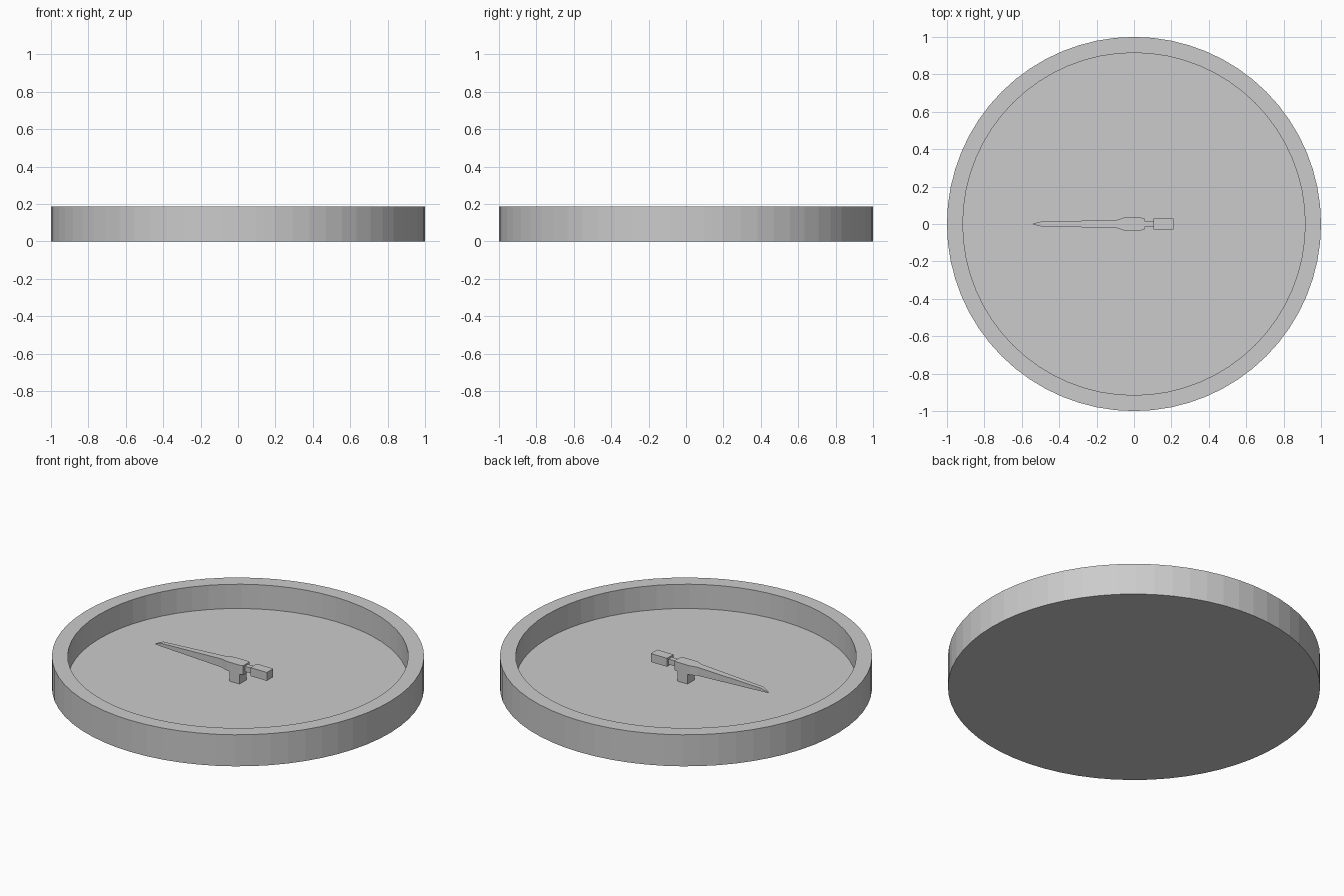
import bpy, bmesh
from math import cos, sin, pi

if "Cube" in bpy.data.objects:
    bpy.data.objects.remove(bpy.data.objects["Cube"])

SEGMENTS = 64


def finish(name, bm):
    bmesh.ops.remove_doubles(bm, verts=bm.verts, dist=1e-5)
    bmesh.ops.recalc_face_normals(bm, faces=bm.faces)
    mesh = bpy.data.meshes.new(name)
    bm.to_mesh(mesh)
    bm.free()
    obj = bpy.data.objects.new(name, mesh)
    bpy.context.collection.objects.link(obj)
    return obj


def skin(bm, loops):
    """Bridge successive closed loops and cap both ends."""
    for a, b in zip(loops, loops[1:]):
        n = len(a)
        for i in range(n):
            j = (i + 1) % n
            bm.faces.new((a[i], a[j], b[j], b[i]))
    bm.faces.new(loops[0])
    bm.faces.new(loops[-1])


def lathe(name, profile):
    bm = bmesh.new()
    loops = [[bm.verts.new((r * cos(2 * pi * i / SEGMENTS), r * sin(2 * pi * i / SEGMENTS), z))
              for i in range(SEGMENTS)] for r, z in profile]
    skin(bm, loops)
    return finish(name, bm)


def bar(name, sections):
    """Rectangular bar along x; sections are (x, half width, bottom, top)."""
    bm = bmesh.new()
    loops = [[bm.verts.new(p) for p in ((x, -w, lo), (x, w, lo), (x, w, hi), (x, -w, hi))]
             for x, w, lo, hi in sections]
    skin(bm, loops)
    return finish(name, bm)


# Round open case with a raised rim and a flat dial floor
lathe("dial_case", [(1.0, 0.0), (1.0, 0.187), (0.915, 0.187), (0.915, 0.043)])

# Square post that carries the pointer
bar("pivot_post", [(-0.033, 0.033, 0.04, 0.108), (0.033, 0.033, 0.04, 0.108)])

# Tapered pointer with a wider hub
bar("needle", [(-0.54, 0.002, 0.114, 0.118), (-0.50, 0.012, 0.117, 0.135),
               (-0.09, 0.022, 0.104, 0.154), (-0.05, 0.035, 0.102, 0.156),
               (0.035, 0.035, 0.102, 0.156), (0.055, 0.03, 0.102, 0.156)])

# Short rod and counterweight behind the hub
bar("tail_rod", [(0.05, 0.015, 0.116, 0.148), (0.11, 0.015, 0.116, 0.148)])
bar("counterweight", [(0.103, 0.03, 0.108, 0.158), (0.21, 0.03, 0.108, 0.158)])
